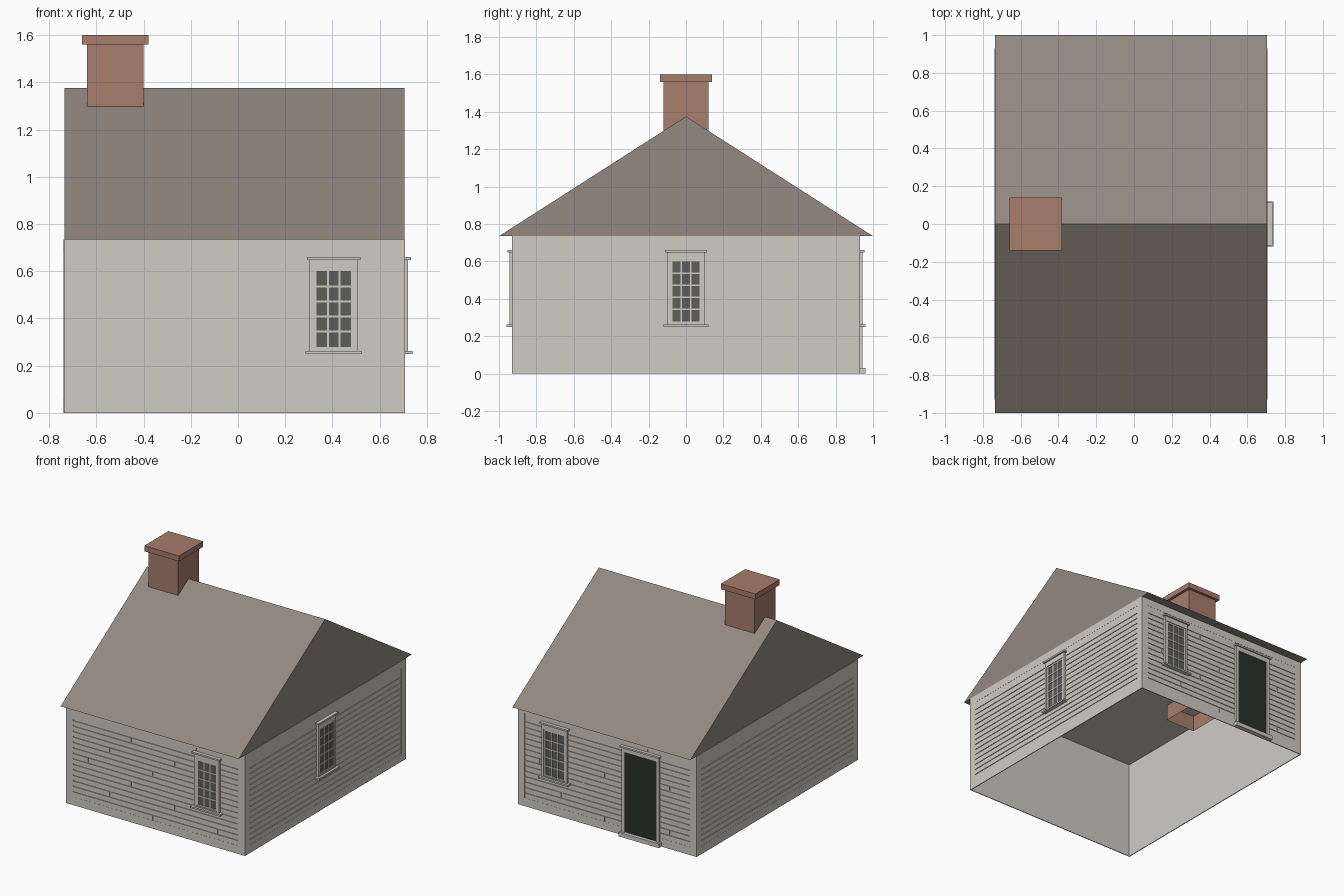
import bpy, bmesh, math
from mathutils import Matrix, Vector

cube = bpy.data.objects.get("Cube")
if cube:
    bpy.data.objects.remove(cube)


def material(name, rgb):
    m = bpy.data.materials.new(name)
    m.use_nodes = True
    colour = (*rgb, 1)
    m.diffuse_color = colour
    bsdf = next(n for n in m.node_tree.nodes if n.type == 'BSDF_PRINCIPLED')
    bsdf.inputs["Base Color"].default_value = colour
    return m


SIDING = material("weathered white", (.63, .60, .55))
ROOF = material("roof brown", (.29, .25, .217))
BRICK = material("brick red", (.39, .205, .15))
GLASS = material("dark glass", (.11, .11, .10))
DOOR = material("dark green", (.02, .031, .023))


def box(bm, x, y, z, open_bottom=False):
    """Add a box from (min, max) pairs on each axis."""
    ranges = (x, y, z)
    size = [b - a for a, b in ranges]
    mid = [(a + b) / 2 for a, b in ranges]
    mat = Matrix.Translation(mid) @ Matrix.Diagonal((*size, 1))
    verts = bmesh.ops.create_cube(bm, size=1, matrix=mat)["verts"]
    if open_bottom:
        low = [v for v in verts if v.co.z < mid[2]]
        bmesh.ops.delete(bm, geom=[f for f in low[0].link_faces
                                   if all(v in low for v in f.verts)],
                         context='FACES_ONLY')


def finish(bm, name, mat, place=Matrix()):
    mesh = bpy.data.meshes.new(name)
    bm.to_mesh(mesh)
    bm.free()
    mesh.materials.append(mat)
    ob = bpy.data.objects.new(name, mesh)
    bpy.context.collection.objects.link(ob)
    ob.matrix_world = place
    return ob


def boxes(name, mat, place, parts):
    """Wall-mounted boxes: (u range, outward range, z range)."""
    bm = bmesh.new()
    for u, d, z in parts:
        box(bm, u, (-d[1], -d[0]), z)
    return finish(bm, name, mat, place)


# Overall sizes
MID_X, HALF_X, HALF_Y, EAVE, RIDGE = -.015, .723, .93, .735, 1.375
INSET = .006

# Wall shell, open underneath, with a flat ceiling
bm = bmesh.new()
box(bm, (MID_X - HALF_X + INSET, MID_X + HALF_X - INSET),
    (-HALF_Y + INSET, HALF_Y - INSET), (0, EAVE - .002), True)
finish(bm, "wall_shell", SIDING)

# Each wall has its own frame: u along it, -y outward
walls = {}
for name, angle, half, out in (("front", 0, HALF_X, HALF_Y), ("right", 90, HALF_Y, HALF_X),
                               ("back", 180, HALF_X, HALF_Y), ("left", -90, HALF_Y, HALF_X)):
    place = (Matrix.Translation((MID_X, 0, 0)) @ Matrix.Rotation(math.radians(angle), 4, 'Z')
             @ Matrix.Translation((0, -out, 0)))
    walls[name] = (place, half)

# Corner boards, base and top trim, and the clapboards with staggered joints
LOW, HIGH, TRIM, ROW, GAP = .06, .68, .055, .04, .004
for name, (place, half) in walls.items():
    depth = (-INSET, 0)
    inner = half - TRIM
    boxes(name + "_wall_trim", SIDING, place, [
        ((-half, -inner), depth, (0, EAVE)), ((inner, half), depth, (0, EAVE)),
        ((-inner, inner), depth, (0, LOW)), ((-inner, inner), depth, (HIGH, EAVE))])
    boards = []
    rows = 14
    for i in range(rows + 1):
        z0 = LOW + ROW * i + (GAP if i else 0)
        z1 = HIGH if i == rows else LOW + ROW * (i + 1) - GAP
        if i == rows:
            z1 = HIGH
        span = (z0, z1)
        cuts = [-inner, inner]
        if name in ("front", "back"):
            joint = (.70 + .525 * i) % 1.4 - .735 - MID_X
            if -inner + .02 < joint < inner - .02:
                cuts.insert(1, joint)
        for n, (a, b) in enumerate(zip(cuts, cuts[1:])):
            start = a + GAP if n else a
            end = b - GAP if n < len(cuts) - 2 else b
            boards.append(((start, end), (-INSET, -.001), span))
    boxes(name + "_clapboards", SIDING, place, boards)


# Windows: casing, head, sill, sash bars and panes
def window(side, u):
    place = walls[side][0] @ Matrix.Translation((u, 0, 0))
    c, o = .102, .086
    base, top = .262, .648
    casing = (-INSET, .013)
    boxes(side + "_window_casing", SIDING, place, [
        ((-c, -o), casing, (base, top)), ((o, c), casing, (base, top)),
        ((-o, o), casing, (base, .27)), ((-o, o), casing, (.612, top)),
        ((-.113, .113), (-INSET, .024), (top, .66)),
        ((-.12, .12), (-INSET, .03), (.25, base))])
    p, z0, z1 = .0735, .28, .60
    bars = (0, .008)
    sash = [((-o, -p), bars, (.27, .612)), ((p, o), bars, (.27, .612)),
            ((-p, p), bars, (.27, z0)), ((-p, p), bars, (z1, .612))]
    for k in (-1, 1):
        x = k * p / 3
        sash.append(((x - .004, x + .004), bars, (z0, z1)))
    for k in range(1, 5):
        z = z0 + k * (z1 - z0) / 5
        sash.append(((-p, p), bars, (z - .004, z + .004)))
    boxes(side + "_window_sash", SIDING, place, sash)
    boxes(side + "_window_panes", GLASS, place, [((-p, p), (-.003, .004), (z0, z1))])


window("front", .42)
window("back", -.42)
window("right", 0)

# Back door with frame and step
place = walls["back"][0] @ Matrix.Translation((.275, 0, 0))
w, o = .15, .127
jamb = (-INSET, .013)
boxes("door_frame", SIDING, place, [
    ((-w, -o), jamb, (.03, .648)), ((o, w), jamb, (.03, .648)),
    ((-o, o), jamb, (.615, .648)), ((-.16, .16), (-INSET, .022), (.648, .66)),
    ((-.162, .162), (-INSET, .03), (0, .03))])
boxes("door_panel", DOOR, place, [((-o, o), (-.003, .004), (.03, .615))])

# Gable roof: a triangle pulled along the ridge
bm = bmesh.new()
x0, x1 = MID_X - .72, MID_X + .72
tri = bm.faces.new([bm.verts.new((x0, y, z)) for y, z in ((-1, EAVE), (0, RIDGE), (1, EAVE))])
ext = bmesh.ops.extrude_face_region(bm, geom=[tri], use_keep_orig=True)["geom"]
bmesh.ops.translate(bm, vec=Vector((x1 - x0, 0, 0)),
                    verts=[v for v in ext if isinstance(v, bmesh.types.BMVert)])
bmesh.ops.recalc_face_normals(bm, faces=bm.faces)
finish(bm, "roof", ROOF)

# Chimney: hollow shaft reaching below the ceiling, and a wider cap
bm = bmesh.new()
box(bm, (-.64, -.40), (-.12, .12), (.615, 1.56), True)
finish(bm, "chimney_shaft", BRICK)
bm = bmesh.new()
box(bm, (-.66, -.38), (-.14, .14), (1.56, 1.60))
finish(bm, "chimney_cap", BRICK)
